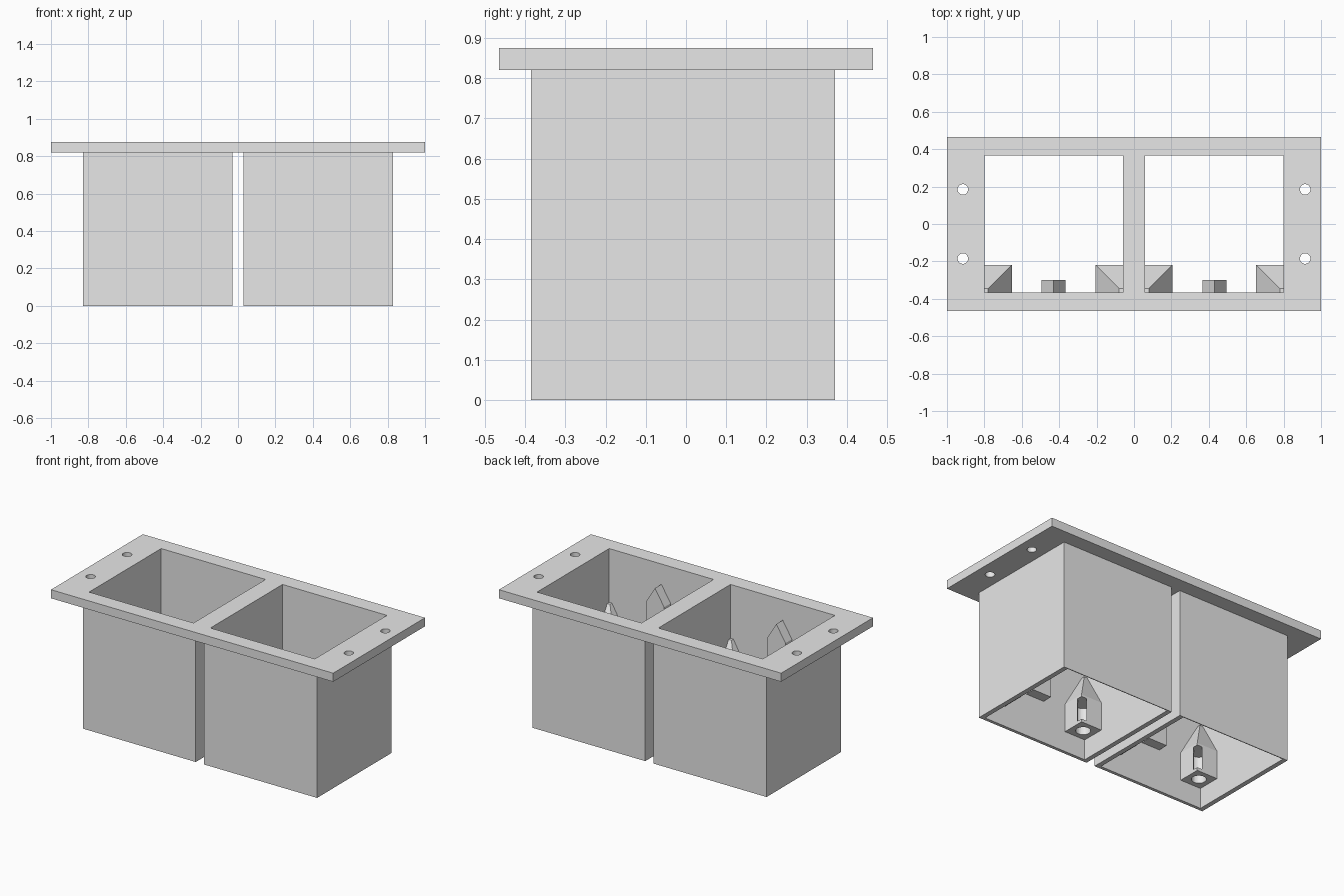
import bpy
import bmesh
from math import radians
from mathutils import Matrix, Vector

if "Cube" in bpy.data.objects:
    bpy.data.objects.remove(bpy.data.objects["Cube"], do_unlink=True)

grey = bpy.data.materials.new("light_grey_plastic")
grey.use_nodes = True
COLOUR = (0.8, 0.8, 0.8, 1)
grey.diffuse_color = COLOUR
grey.node_tree.nodes["Principled BSDF"].inputs["Base Color"].default_value = COLOUR


def finish(name, bm):
    bmesh.ops.recalc_face_normals(bm, faces=bm.faces)
    mesh = bpy.data.meshes.new(name)
    bm.to_mesh(mesh)
    bm.free()
    mesh.materials.append(grey)
    obj = bpy.data.objects.new(name, mesh)
    bpy.context.collection.objects.link(obj)
    return obj


def box(name, lo, hi, turn=0):
    lo, hi = Vector(lo), Vector(hi)
    bm = bmesh.new()
    size = Matrix.Diagonal((*(hi - lo), 1))
    place = Matrix.Translation((lo + hi) / 2) @ Matrix.Rotation(turn, 4, "Z")
    bmesh.ops.create_cube(bm, size=1, matrix=place @ size)
    return finish(name, bm)


def rod(name, x, y, z0, z1, radius):
    bm = bmesh.new()
    bmesh.ops.create_cone(bm, cap_ends=True, segments=32, radius1=radius, radius2=radius,
                          depth=z1 - z0, matrix=Matrix.Translation((x, y, (z0 + z1) / 2)))
    return finish(name, bm)


def hull(name, points):
    bm = bmesh.new()
    for p in points:
        bm.verts.new(p)
    bmesh.ops.convex_hull(bm, input=bm.verts)
    bmesh.ops.dissolve_limit(bm, angle_limit=radians(1), verts=bm.verts, edges=bm.edges)
    return finish(name, bm)


def cut(obj, cutters):
    for cutter in cutters:
        cutter.hide_render = True
        mod = obj.modifiers.new("cut", "BOOLEAN")
        mod.operation = "DIFFERENCE"
        mod.solver = "EXACT"
        mod.object = cutter
        bpy.context.view_layer.objects.active = obj
        bpy.ops.object.modifier_apply(modifier=mod.name)
        bpy.data.objects.remove(cutter, do_unlink=True)


INNER_X = (0.06, 0.80)
INNER_Y = 0.365
FLANGE_Z, TOP = 0.82, 0.875


def opening(side):
    a, b = sorted(side * x for x in INNER_X)
    return box("opening_cutter", (a, -INNER_Y, -0.1), (b, INNER_Y, TOP + 0.1))


# Mounting flange with two openings and four screw holes
flange = box("flange", (-1, -0.465, FLANGE_Z), (1, 0.465, TOP))
cut(flange, [opening(s) for s in (-1, 1)])
cut(flange, [rod("screw_cutter", x, y, FLANGE_Z - 0.1, TOP + 0.1, 0.028)
             for x in (-0.915, 0.915) for y in (-0.185, 0.185)])


def corner_post(name, wall_x, d):
    """Screw post in a front corner; d points from the side wall into the well."""
    size, wall_y, embed = 0.147, -INNER_Y, 0.01
    bottom, eave, tip = 0.13, 0.31, 0.53

    def square(width, z):
        return [(wall_x + d * u, wall_y + v, z)
                for u in (-embed, width) for v in (-embed, width)]

    post = hull(name, square(size, bottom) + square(size, eave) + square(0.02, tip))
    cx, cy = wall_x + d * size / 2, wall_y + size / 2
    # Screw bore from below, and a slot through the free corner into it
    bore = rod("bore_cutter", cx, cy, bottom - 0.05, 0.30, 0.043)
    sx, sy = cx + d * 0.06, cy + 0.06
    slot = box("slot_cutter", (sx - 0.075, sy - 0.025, 0.15), (sx + 0.075, sy + 0.025, 0.297),
               d * radians(45))
    cut(post, [bore, slot])


def wall_clip(name, cx):
    """Gabled block on the front wall, with a shallow slot in each side."""
    half, y0, y1 = 0.065, -INNER_Y - 0.01, -0.30
    profile = [(-half, 0.27), (half, 0.27), (half, 0.64), (0, 0.745), (-half, 0.64)]
    clip = hull(name, [(cx + u, y, z) for u, z in profile for y in (y0, y1)])
    cut(clip, [box("side_slot_cutter", (cx + s * half - 0.02, -0.35, 0.30),
                   (cx + s * half + 0.02, -0.318, 0.62)) for s in (-1, 1)])


# Two open wells, each with a pair of posts and a clip on its front wall
for side, label in ((-1, "right"), (1, "left")):
    a, b = sorted((side * 0.03, side * 0.83))
    well = box(label + "_well", (a, -0.385, 0), (b, 0.37, FLANGE_Z))
    cut(well, [opening(side)])
    corner_post(label + "_inner_post", side * INNER_X[0], side)
    corner_post(label + "_outer_post", side * INNER_X[1], -side)
    wall_clip(label + "_wall_clip", side * 0.43)
